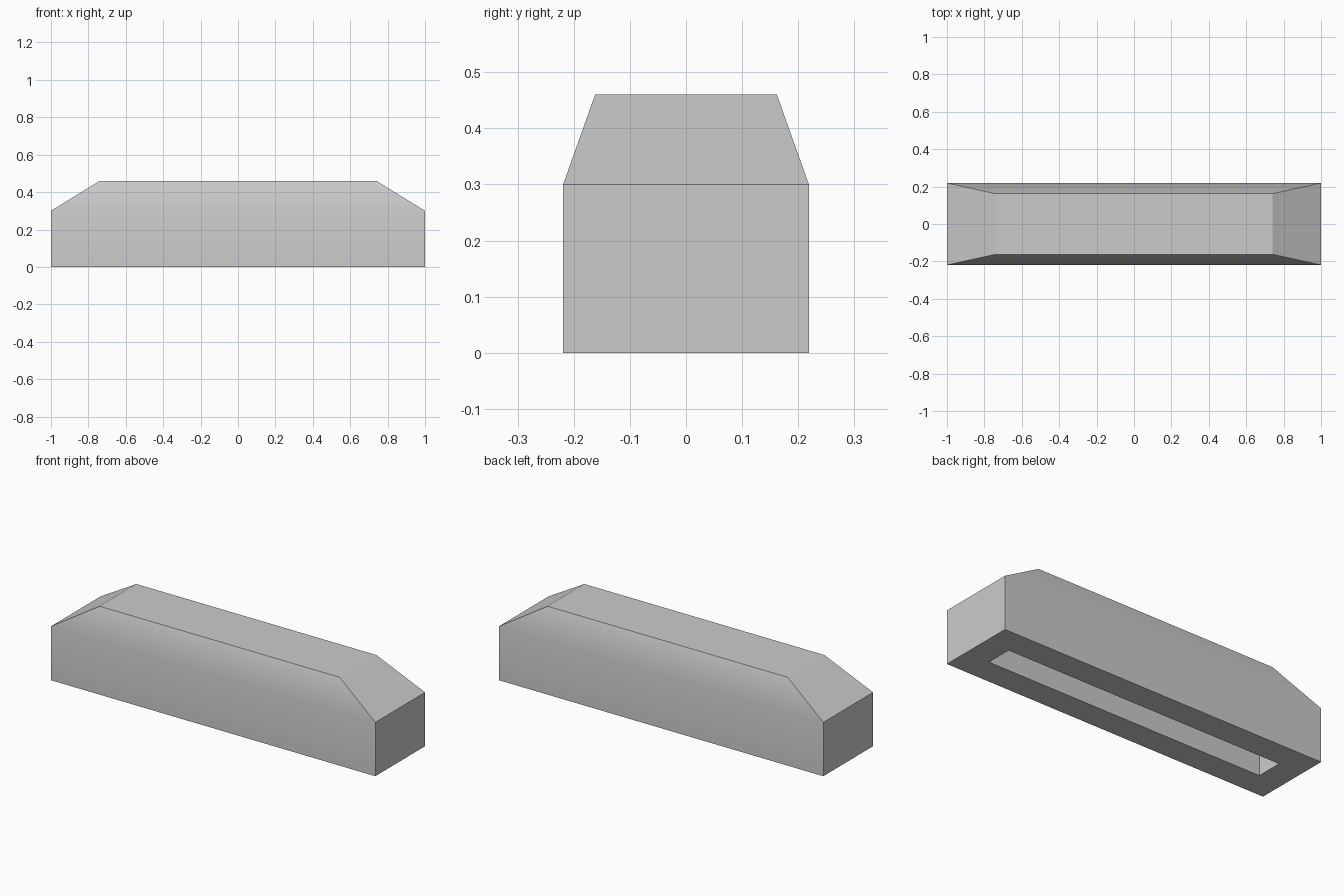
import bpy
import bmesh
import math

cube = bpy.data.objects.get("Cube")
if cube:
    bpy.data.objects.remove(cube, do_unlink=True)

# Plain grey finish
grey = bpy.data.materials.new("plain grey")
grey.use_nodes = True
colour = (0.6, 0.6, 0.6, 1)
grey.diffuse_color = colour
grey.node_tree.nodes["Principled BSDF"].inputs["Base Color"].default_value = colour


def ring(bm, half_x, half_y, z):
    """Rectangular loop of four vertices at one height."""
    corners = ((-1, -1), (1, -1), (1, 1), (-1, 1))
    return [bm.verts.new((sx * half_x, sy * half_y, z)) for sx, sy in corners]


# Sections from the outer top, down the outside, and up into the hollow
sections = [
    (0.74, 0.162, 0.46),    # outer top
    (1.0, 0.219, 0.30),     # outer shoulder
    (1.0, 0.219, 0.0),      # outer base
    (0.855, 0.074, 0.0),    # slot rim
    (0.855, 0.074, 0.25),   # inner shoulder
    (0.70, 0.058, 0.315),   # inner ceiling
]
bm = bmesh.new()
rings = [ring(bm, *section) for section in sections]
for upper, lower in zip(rings, rings[1:]):
    for i in range(4):
        j = (i + 1) % 4
        bm.faces.new((upper[i], lower[i], lower[j], upper[j]))
bm.faces.new(rings[0])
bm.faces.new(rings[-1])
bmesh.ops.recalc_face_normals(bm, faces=bm.faces)

mesh = bpy.data.meshes.new("hollow_cover")
bm.to_mesh(mesh)
bm.free()
mesh.materials.append(grey)
cover = bpy.data.objects.new("hollow_cover", mesh)
bpy.context.collection.objects.link(cover)

# Soft long shoulders, crisp ends
bpy.ops.object.select_all(action="DESELECT")
cover.select_set(True)
bpy.context.view_layer.objects.active = cover
bpy.ops.object.shade_smooth_by_angle(angle=math.radians(30))
